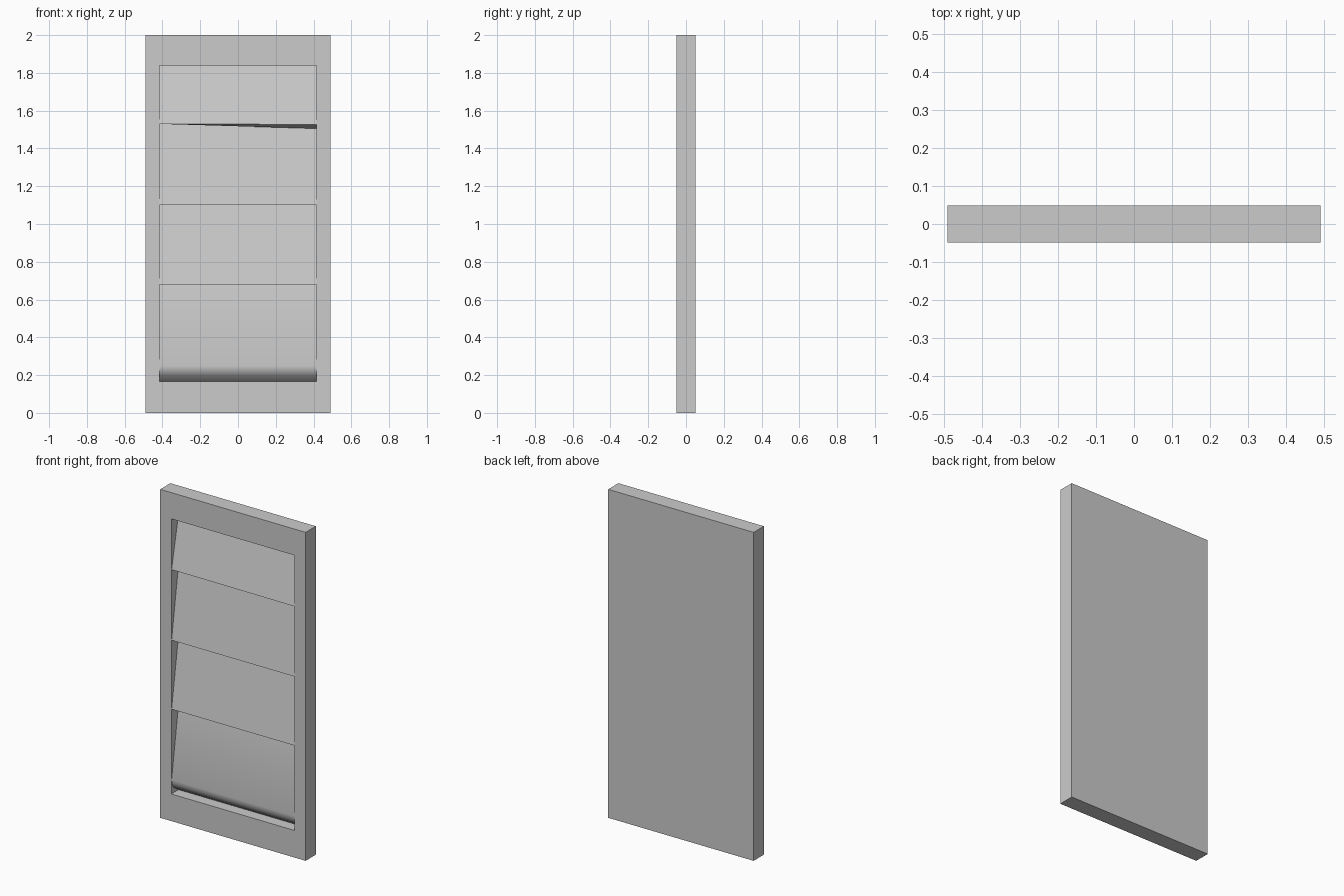
import bpy, bmesh, math

if "Cube" in bpy.data.objects:
    bpy.data.objects.remove(bpy.data.objects["Cube"])

W, D, H = 0.49, 0.049, 2.0          # half width, half depth, height
OX, OZ0, OZ1 = 0.415, 0.165, 1.84   # opening half width, bottom, top
BACK = 0.02                         # rear of the recess
LIP = -0.046                        # front edge of the slats


def make_object(name, bm):
    mesh = bpy.data.meshes.new(name)
    bmesh.ops.recalc_face_normals(bm, faces=bm.faces)
    bm.to_mesh(mesh)
    bm.free()
    obj = bpy.data.objects.new(name, mesh)
    bpy.context.collection.objects.link(obj)
    return obj


# Solid panel with a rectangular recess in its front
bm = bmesh.new()
bmesh.ops.create_cube(bm, size=1)
for v in bm.verts:
    v.co = (v.co.x * 2 * W, v.co.y * 2 * D, (v.co.z + 0.5) * H)
front = min(bm.faces, key=lambda f: f.calc_center_median().y)
bmesh.ops.inset_region(bm, faces=[front], thickness=0.05)
for v in front.verts:
    v.co.x = math.copysign(OX, v.co.x)
    v.co.z = OZ1 if v.co.z > 1 else OZ0
floor = bmesh.ops.extrude_discrete_faces(bm, faces=[front])["faces"][0]
for v in floor.verts:
    v.co.y = BACK
bmesh.ops.delete(bm, geom=[floor], context="FACES")   # covered by the slats
make_object("panel_frame", bm)

# Overlapping slats: sawtooth profile as (y, z left, z right)
profile = [(BACK, OZ1, OZ1), (LIP, 1.53, 1.527), (BACK, 1.53, 1.505)]
for z in (1.10, 0.68):
    profile += [(LIP, z, z), (BACK, z, z)]
for y, z in ((LIP, 0.25), (-0.042, 0.225), (-0.026, 0.197), (BACK, OZ0)):
    profile.append((y, z, z))     # rounded lower edge

bm = bmesh.new()
rows = [(bm.verts.new((-OX, y, zl)), bm.verts.new((OX, y, zr)))
        for y, zl, zr in profile]
for a, b in zip(rows, rows[1:]):
    bm.faces.new((a[0], b[0], b[1], a[1]))
slats = make_object("slats", bm)
# Make sure the slats face forward
if slats.data.polygons[0].normal.y > 0:
    slats.data.flip_normals()
slats.select_set(True)
bpy.context.view_layer.objects.active = slats
bpy.ops.object.shade_smooth_by_angle(angle=math.radians(40))
